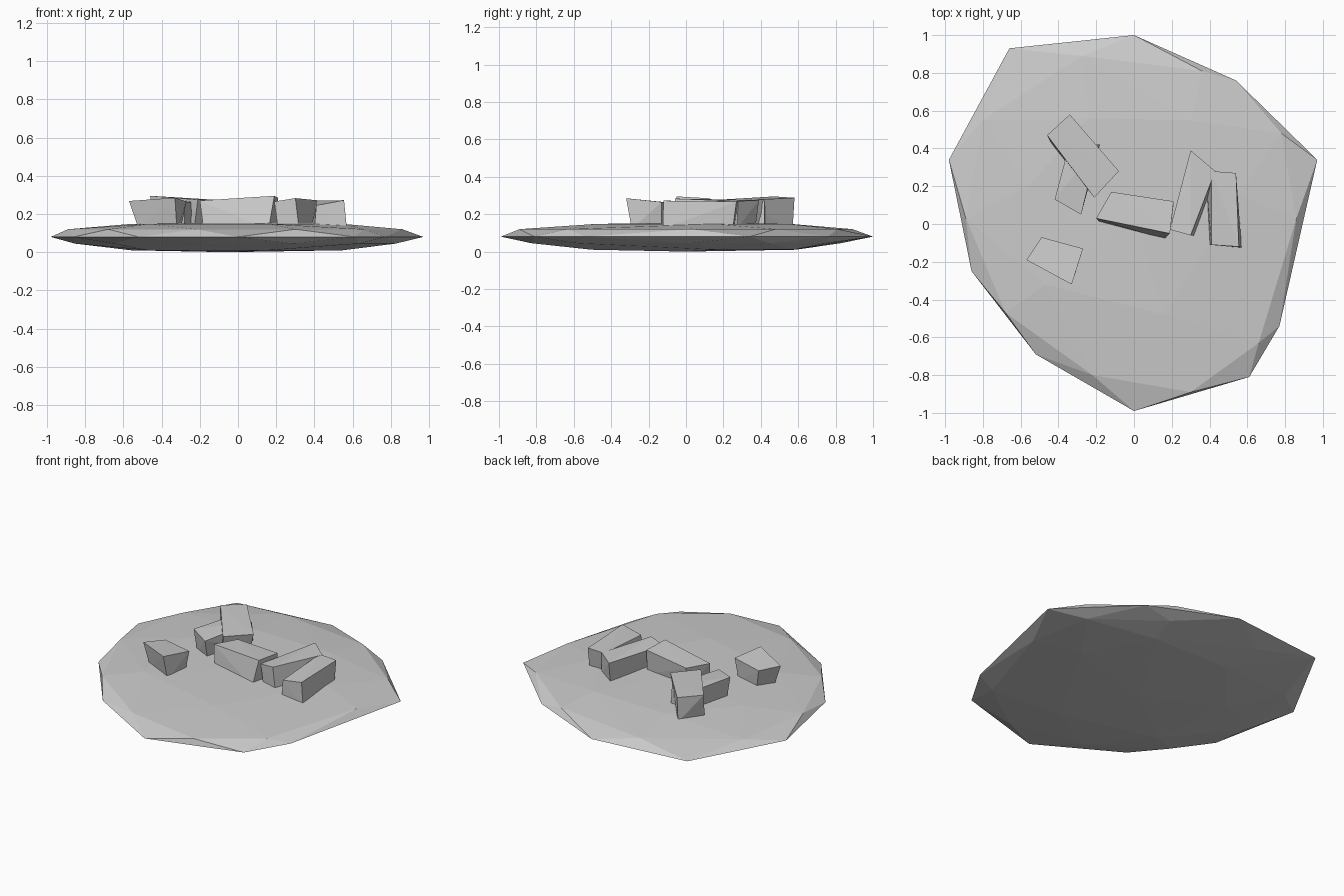
import bpy
import bmesh

stone = bpy.data.materials.new("pale_grey_stone")
stone.diffuse_color = (0.6, 0.6, 0.6, 1)


def hull_object(name, points):
    """Flat-shaded convex solid around a handful of points."""
    bm = bmesh.new()
    for p in points:
        bm.verts.new(p)
    result = bmesh.ops.convex_hull(bm, input=bm.verts)
    loose = {e for e in result["geom_interior"] if isinstance(e, bmesh.types.BMVert)}
    bmesh.ops.delete(bm, geom=list(loose), context="VERTS")
    bmesh.ops.recalc_face_normals(bm, faces=bm.faces)
    mesh = bpy.data.meshes.new(name)
    bm.to_mesh(mesh)
    bm.free()
    mesh.materials.append(stone)
    obj = bpy.data.objects.new(name, mesh)
    bpy.context.collection.objects.link(obj)
    return obj


def block(name, top, heights, foot):
    """Rough stone block: four top corners with heights, four foot corners."""
    pts = [(x, y, z) for (x, y), z in zip(top, heights)]
    pts += [(x, y, 0.12) for x, y in foot]
    return hull_object(name, pts)


# Flattened faceted mound: rim, upper rings, lower rings
rim = [(0, 1), (0.54, 0.76), (0.97, 0.34), (0.77, -0.54), (0.61, -0.81),
       (0, -0.99), (-0.52, -0.69), (-0.86, -0.25), (-0.98, 0.34), (-0.66, 0.93)]
shoulder = [(-0.28, 0.89), (0.36, 0.81), (0.78, 0.48), (0.86, 0.03), (0.66, -0.63),
            (0.3, -0.89), (-0.22, -0.80), (-0.68, -0.47), (-0.89, 0.03), (-0.80, 0.55)]
crown = [(-0.24, 0.56), (0.30, 0.55), (0.55, 0.15), (0.16, -0.48),
         (-0.47, -0.32), (-0.56, 0.2)]
mound = [(x, y, 0.08) for x, y in rim]
mound += [(x, y, 0.12) for x, y in shoulder]
mound += [(x, y, 0.148) for x, y in crown] + [(0, 0.05, 0.155)]
mound += [(x * 0.96, y * 0.93, 0.045) for x, y in shoulder]
mound += [(x, y * 1.05, 0.01) for x, y in crown] + [(-0.05, 0, 0)]
hull_object("mound", mound)

# Stone blocks scattered on the mound
block("lone_block",
      [(-0.49, -0.07), (-0.27, -0.13), (-0.33, -0.32), (-0.57, -0.19)],
      [0.26, 0.265, 0.285, 0.268],
      [(-0.46, -0.09), (-0.30, -0.13), (-0.32, -0.29), (-0.52, -0.19)])
block("back_block",
      [(-0.34, 0.58), (-0.08, 0.28), (-0.21, 0.14), (-0.46, 0.47)],
      [0.288, 0.272, 0.275, 0.295],
      [(-0.34, 0.57), (-0.12, 0.29), (-0.23, 0.17), (-0.44, 0.43)])
block("back_side_block",
      [(-0.34, 0.43), (-0.19, 0.42), (-0.28, 0.05), (-0.42, 0.13)],
      [0.27, 0.27, 0.26, 0.275],
      [(-0.33, 0.42), (-0.18, 0.42), (-0.28, 0.08), (-0.40, 0.14)])
block("middle_block",
      [(-0.12, 0.17), (0.21, 0.12), (0.19, -0.05), (-0.20, 0.03)],
      [0.27, 0.285, 0.295, 0.27],
      [(-0.11, 0.15), (0.21, 0.11), (0.16, -0.08), (-0.18, 0.01)])
block("right_inner_block",
      [(0.30, 0.39), (0.43, 0.28), (0.30, -0.06), (0.19, -0.03)],
      [0.275, 0.27, 0.283, 0.265],
      [(0.30, 0.37), (0.44, 0.27), (0.32, -0.06), (0.21, -0.03)])
block("right_outer_block",
      [(0.41, 0.28), (0.54, 0.27), (0.555, -0.12), (0.41, -0.11)],
      [0.27, 0.268, 0.272, 0.245],
      [(0.38, 0.26), (0.54, 0.25), (0.57, -0.125), (0.40, -0.11)])
